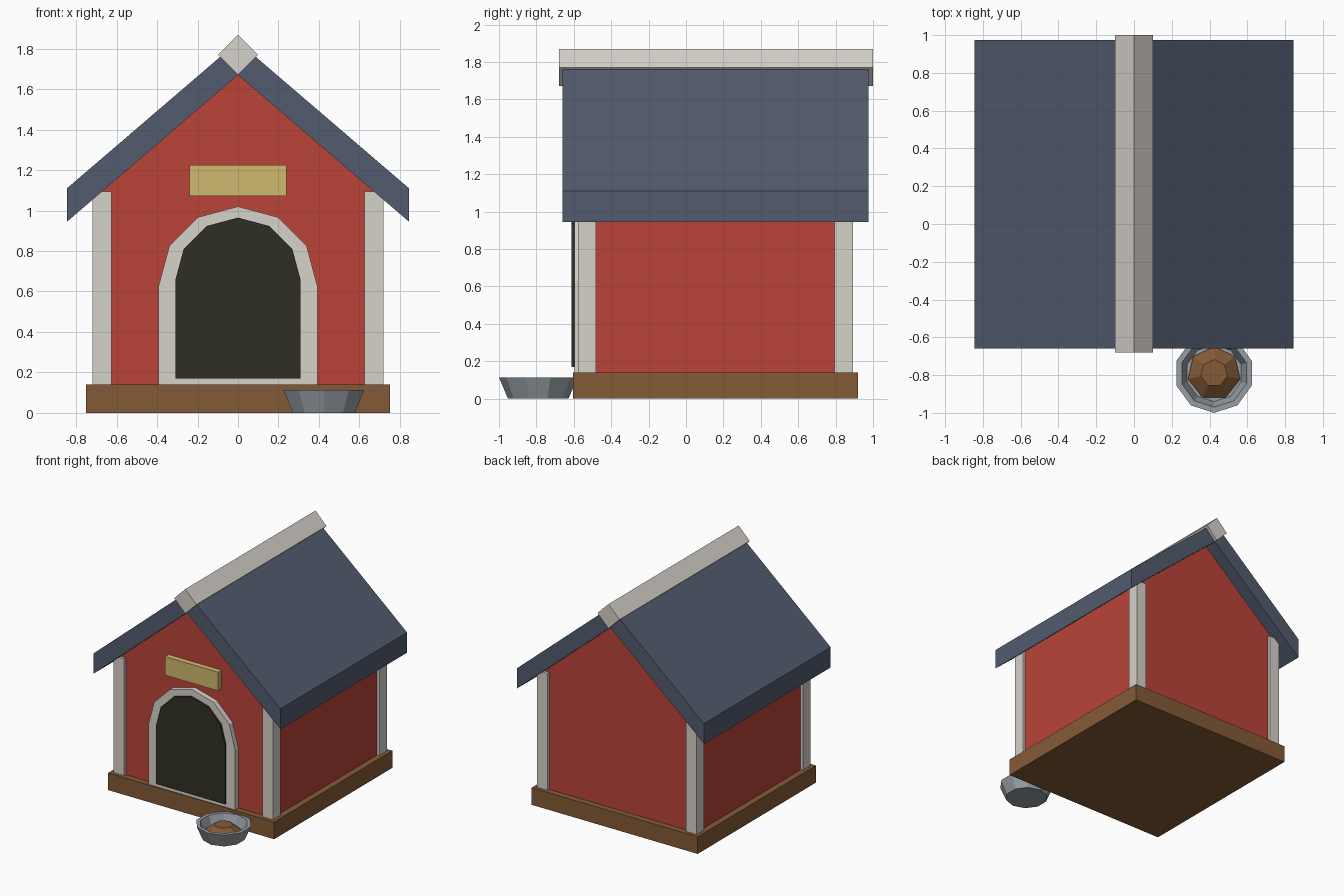
import bpy, bmesh, math

if "Cube" in bpy.data.objects:
    bpy.data.objects.remove(bpy.data.objects["Cube"])


def material(name, rgb):
    # sRGB bytes to linear diffuse colour
    lin = [((c / 255 + 0.055) / 1.055) ** 2.4 for c in rgb]
    m = bpy.data.materials.new(name)
    m.diffuse_color = (*lin, 1)
    m.use_nodes = True
    m.node_tree.nodes["Principled BSDF"].inputs["Base Color"].default_value = m.diffuse_color
    return m


RED = material("barn red", (186, 68, 56))
SLATE = material("slate blue", (82, 92, 110))
CREAM = material("trim cream", (214, 209, 202))
WOOD = material("brown wood", (132, 90, 54))
GOLD = material("plaque gold", (208, 184, 110))
DARK = material("doorway dark", (48, 47, 36))
STEEL = material("bowl steel", (150, 158, 165))


def finish(name, bm, mat):
    bmesh.ops.recalc_face_normals(bm, faces=bm.faces)
    me = bpy.data.meshes.new(name)
    bm.to_mesh(me)
    bm.free()
    me.materials.append(mat)
    ob = bpy.data.objects.new(name, me)
    bpy.context.collection.objects.link(ob)
    return ob


def prism(name, profile, y0, y1, mat):
    """Extrude an (x, z) outline along y."""
    bm = bmesh.new()
    a = [bm.verts.new((x, y0, z)) for x, z in profile]
    b = [bm.verts.new((x, y1, z)) for x, z in profile]
    bm.faces.new(a)
    bm.faces.new(b)
    n = len(a)
    for i in range(n):
        j = (i + 1) % n
        bm.faces.new((a[i], a[j], b[j], b[i]))
    return finish(name, bm, mat)


def box(name, x0, x1, y0, y1, z0, z1, mat):
    return prism(name, [(x0, z0), (x1, z0), (x1, z1), (x0, z1)], y0, y1, mat)


def lathe(name, profile, sides, centre, mat):
    """Turn an (r, z) profile into a closed faceted solid."""
    bm = bmesh.new()
    cx, cy = centre
    rings = []
    for r, z in profile:
        rings.append([bm.verts.new((cx + r * math.sin(2 * math.pi * i / sides),
                                    cy + r * math.cos(2 * math.pi * i / sides), z))
                      for i in range(sides)])
    for lo, hi in zip(rings, rings[1:]):
        for i in range(sides):
            j = (i + 1) % sides
            bm.faces.new((lo[i], lo[j], hi[j], hi[i]))
    bm.faces.new(rings[0])
    bm.faces.new(rings[-1])
    return finish(name, bm, mat)


def arch(radius, spring, bottom):
    """Doorway outline: straight sides and a six-sided round top."""
    top = [(radius * math.cos(math.pi * i / 6), spring + radius * math.sin(math.pi * i / 6))
           for i in range(7)]
    return [(radius, bottom)] + top + [(-radius, bottom)]


# Floor
box("base", -0.75, 0.75, -0.605, 0.92, 0, 0.14, WOOD)

# House body with gables
prism("walls", [(-0.7, 0.13), (0.7, 0.13), (0.7, 1.075), (0, 1.675), (-0.7, 1.075)],
      -0.555, 0.87, RED)

# Corner posts
for side, sx in (("left", -1), ("right", 1)):
    for end, y in (("front", -0.577), ("back", 0.795)):
        xs = sorted((sx * 0.625, sx * 0.72))
        box(f"{end}_{side}_post", *xs, y, y + 0.097, 0.14, 1.095, CREAM)

# Roof and ridge cap
prism("roof", [(0, 1.67), (0.845, 0.945), (0.845, 1.11), (0, 1.835), (-0.845, 1.11),
               (-0.845, 0.945)], -0.66, 0.975, SLATE)
prism("ridge_cap", [(0, 1.67), (0.1, 1.77), (0, 1.87), (-0.1, 1.77)], -0.68, 1.0, CREAM)

# Doorway and blank plaque
prism("door_trim", arch(0.392, 0.628, 0.14), -0.597, -0.55, CREAM)
prism("doorway", arch(0.31, 0.655, 0.17), -0.613, -0.59, DARK)
box("plaque", -0.24, 0.24, -0.6, -0.55, 1.073, 1.225, GOLD)

# Food bowl
bowl = (0.424, -0.79)
lathe("bowl", [(0.162, 0), (0.21, 0.114), (0.18, 0.114), (0.15, 0.035)], 10, bowl, STEEL)
lathe("food", [(0.142, 0.03), (0.142, 0.05), (0.072, 0.105)], 7, bowl, WOOD)
